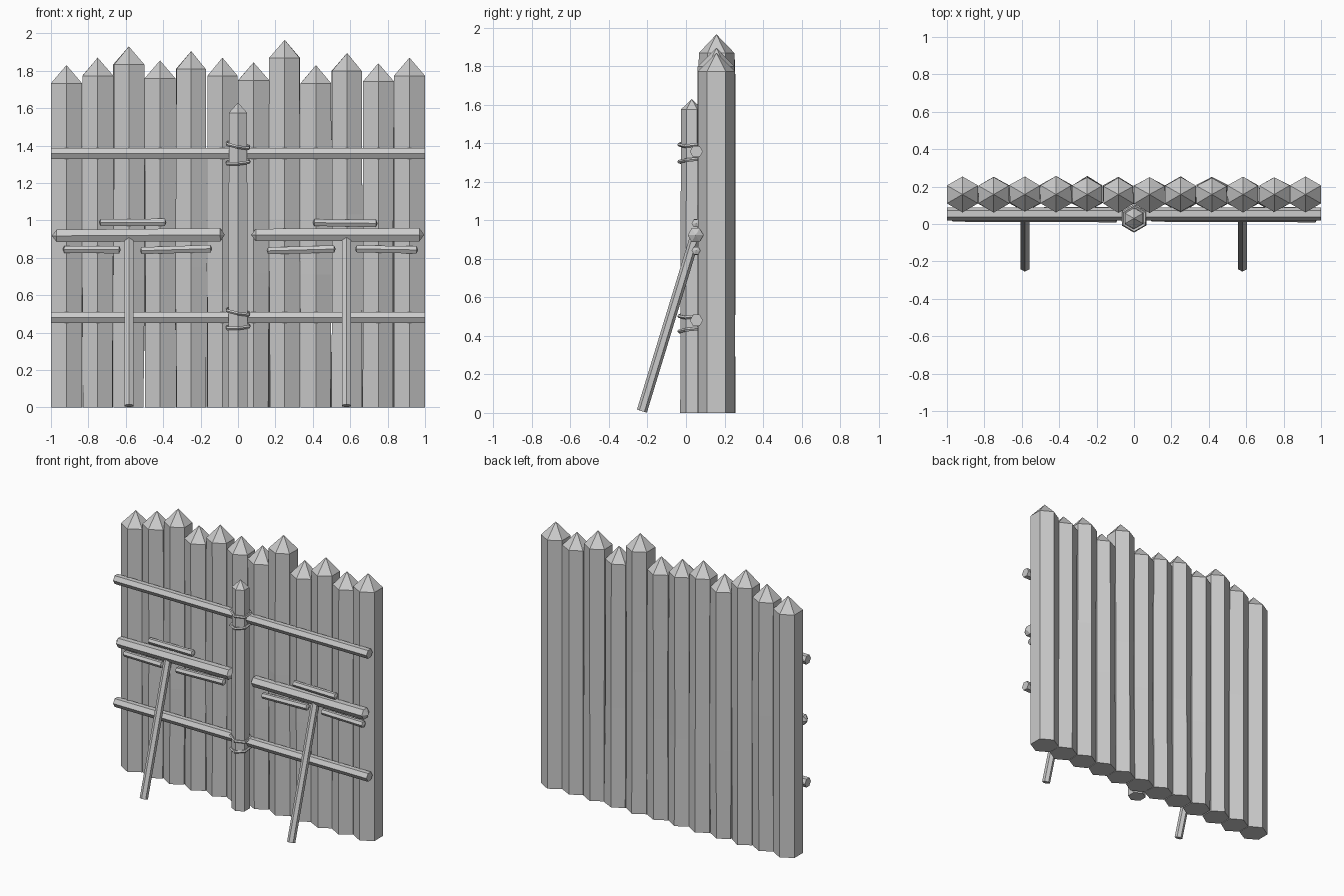
import bpy, bmesh, math, random
from mathutils import Vector

if "Cube" in bpy.data.objects:
    bpy.data.objects.remove(bpy.data.objects["Cube"])

rng = random.Random(4)


def pole(name, rings, jitter=0.0):
    """Six-sided pole through (centre, radius) rings; radius 0 makes a point.
    One corner always faces the front (-y)."""
    bm = bmesh.new()
    axis = (Vector(rings[-1][0]) - Vector(rings[0][0])).normalized()
    u = Vector((0, -1, 0))
    u = (u - axis * u.dot(axis)).normalized()
    v = axis.cross(u)
    loops = []
    for c, r in rings:
        c = Vector(c)
        if r == 0:
            loops.append([bm.verts.new(c)])
            continue
        c = c + u * rng.uniform(-jitter, jitter) * 0.5
        loop = []
        for i in range(6):
            a = math.tau * i / 6
            k = r + rng.uniform(-jitter, jitter * 0.3)
            loop.append(bm.verts.new(c + (u * math.cos(a) + v * math.sin(a)) * k))
        loops.append(loop)
    for a, b in zip(loops, loops[1:]):
        for i in range(6):
            j = (i + 1) % 6
            if len(a) == 1:
                bm.faces.new((a[0], b[j], b[i]))
            elif len(b) == 1:
                bm.faces.new((a[i], a[j], b[0]))
            else:
                bm.faces.new((a[i], a[j], b[j], b[i]))
    for end in (loops[0], loops[-1]):
        if len(end) == 6:
            bm.faces.new(end)
    bmesh.ops.recalc_face_normals(bm, faces=bm.faces)
    mesh = bpy.data.meshes.new(name)
    bm.to_mesh(mesh)
    bm.free()
    obj = bpy.data.objects.new(name, mesh)
    bpy.context.collection.objects.link(obj)
    return obj


# Wall of sharpened logs
tips = [1.83, 1.87, 1.93, 1.855, 1.905, 1.87, 1.845, 1.965, 1.83, 1.895, 1.84, 1.87]
for n, tip in enumerate(tips):
    x = -0.917 + n * 0.1667
    shoulder = tip - 0.097
    jit = 0 if n in (0, 11) else 0.006
    pole(f"wall_log_{n + 1}", [((x, 0.158, 0), 0.096),
                               ((x, 0.158, rng.uniform(0.6, 1.1)), 0.096),
                               ((x, 0.158, shoulder), 0.096),
                               ((x, 0.158, tip), 0)], jit)

# Centre post
pole("centre_post", [((0, 0.03, 0), 0.06), ((0, 0.03, 0.9), 0.058),
                     ((0, 0.03, 1.575), 0.056), ((0, 0.03, 1.63), 0)])

# Full-width rails
for label, z in (("lower", 0.48), ("upper", 1.357)):
    pole(f"{label}_rail", [((-1, 0.054, z), 0.034), ((1, 0.054, z), 0.034)])


def stick(name, x0, z0, x1, z1, r, cap, y=0.05):
    """Horizontal stick with blunt pointed ends."""
    dz = (z1 - z0) / (x1 - x0)
    pole(name, [((x0, y, z0), 0), ((x0 + cap, y, z0 + dz * cap), r * 0.92),
                ((x1 - cap, y, z1 - dz * cap), r), ((x1, y, z1), 0)])


# Braced cross beams
stick("left_beam", -0.995, 0.917, -0.07, 0.923, 0.041, 0.025)
stick("right_beam", 0.07, 0.922, 0.995, 0.923, 0.041, 0.025)

# Small sticks above and below the beams
small = [(-0.742, 0.989, -0.383, 0.989), (-0.937, 0.845, -0.627, 0.843),
         (-0.525, 0.838, -0.138, 0.849), (0.4, 0.988, 0.745, 0.984),
         (0.153, 0.837, 0.522, 0.847), (0.625, 0.848, 0.963, 0.842)]
for n, (x0, z0, x1, z1) in enumerate(small):
    stick(f"small_stick_{n + 1}", x0, z0, x1, z1, 0.023, 0.008, 0.052)

# Leaning props
for side, x in (("left", -0.583), ("right", 0.58)):
    pole(f"{side}_prop", [((x, -0.229, 0.009), 0.027), ((x, 0.045, 0.905), 0.027)])

# Rope bindings around the post
for n, (z, tilt, roll) in enumerate([(1.4, 0.2, 0.1), (1.31, 0.05, -0.12),
                                     (0.51, 0.2, 0.1), (0.43, 0.05, -0.12)]):
    bpy.ops.mesh.primitive_torus_add(location=(0, 0.03, z),
                                     rotation=(tilt, roll, math.pi / 6),
                                     major_segments=6, minor_segments=5,
                                     major_radius=0.066, minor_radius=0.01)
    bpy.context.object.name = f"rope_binding_{n + 1}"
